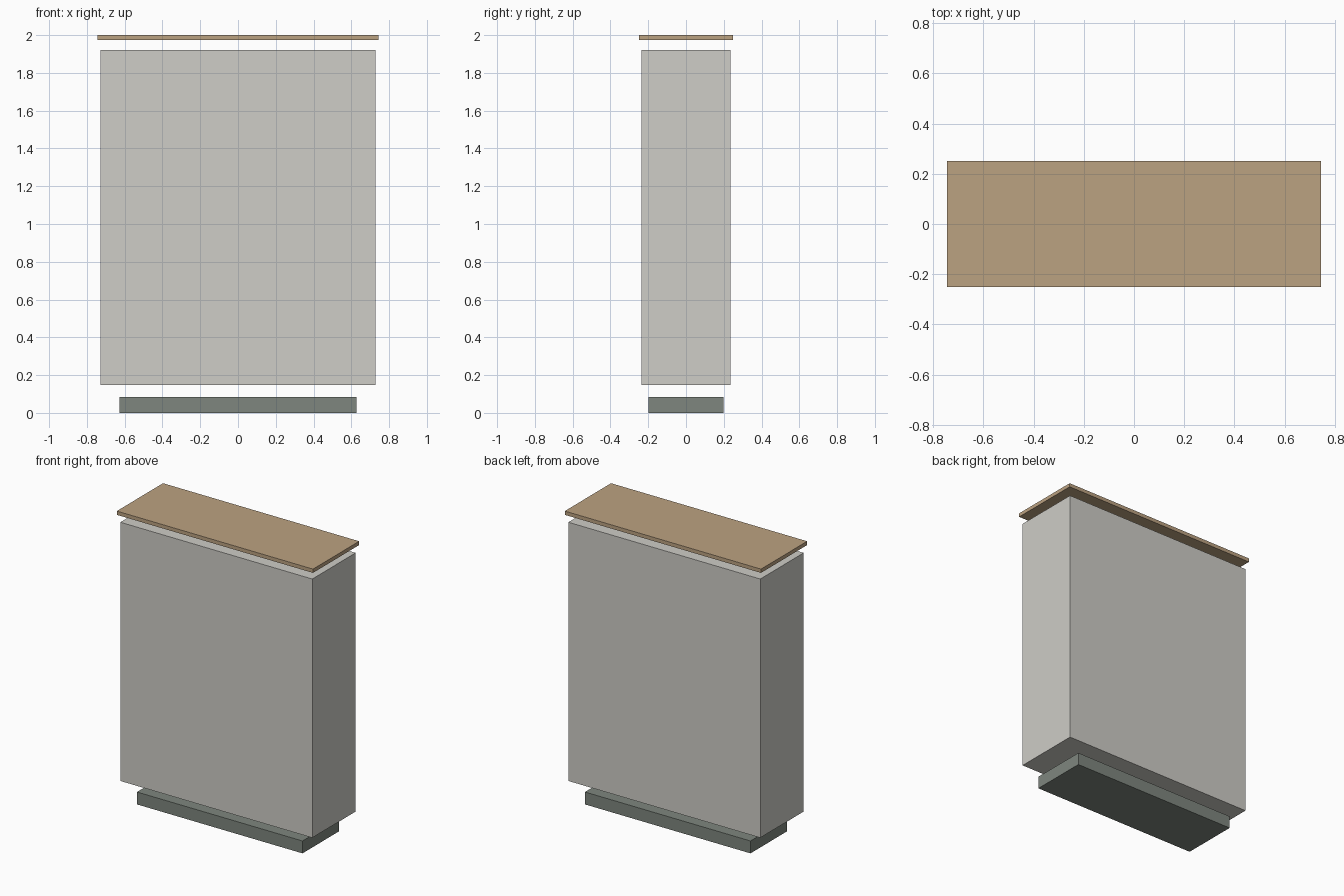
import bpy

if "Cube" in bpy.data.objects:
    bpy.data.objects.remove(bpy.data.objects["Cube"])


def material(name, rgb):
    m = bpy.data.materials.new(name)
    m.diffuse_color = (*rgb, 1)
    m.use_nodes = True
    m.node_tree.nodes["Principled BSDF"].inputs["Base Color"].default_value = m.diffuse_color
    return m


def slab(name, width, depth, z0, z1, mat):
    """Box centred on x = y = 0, spanning z0 to z1."""
    bpy.ops.mesh.primitive_cube_add(size=1, location=(0, 0, (z0 + z1) / 2))
    ob = bpy.context.object
    ob.name = name
    ob.scale = (width, depth, z1 - z0)
    bpy.ops.object.transform_apply(location=False, rotation=False, scale=True)
    ob.data.materials.append(mat)
    return ob


# Recessed plinth, main cabinet body and overhanging top board, with open gaps between
slab("plinth", 1.256, 0.396, 0.0, 0.085, material("dark_green_grey", (0.21, 0.24, 0.21)))
slab("cabinet_body", 1.456, 0.47, 0.148, 1.922, material("light_grey", (0.62, 0.61, 0.57)))
slab("top_board", 1.488, 0.50, 1.974, 2.0, material("wood", (0.50, 0.36, 0.22)))
